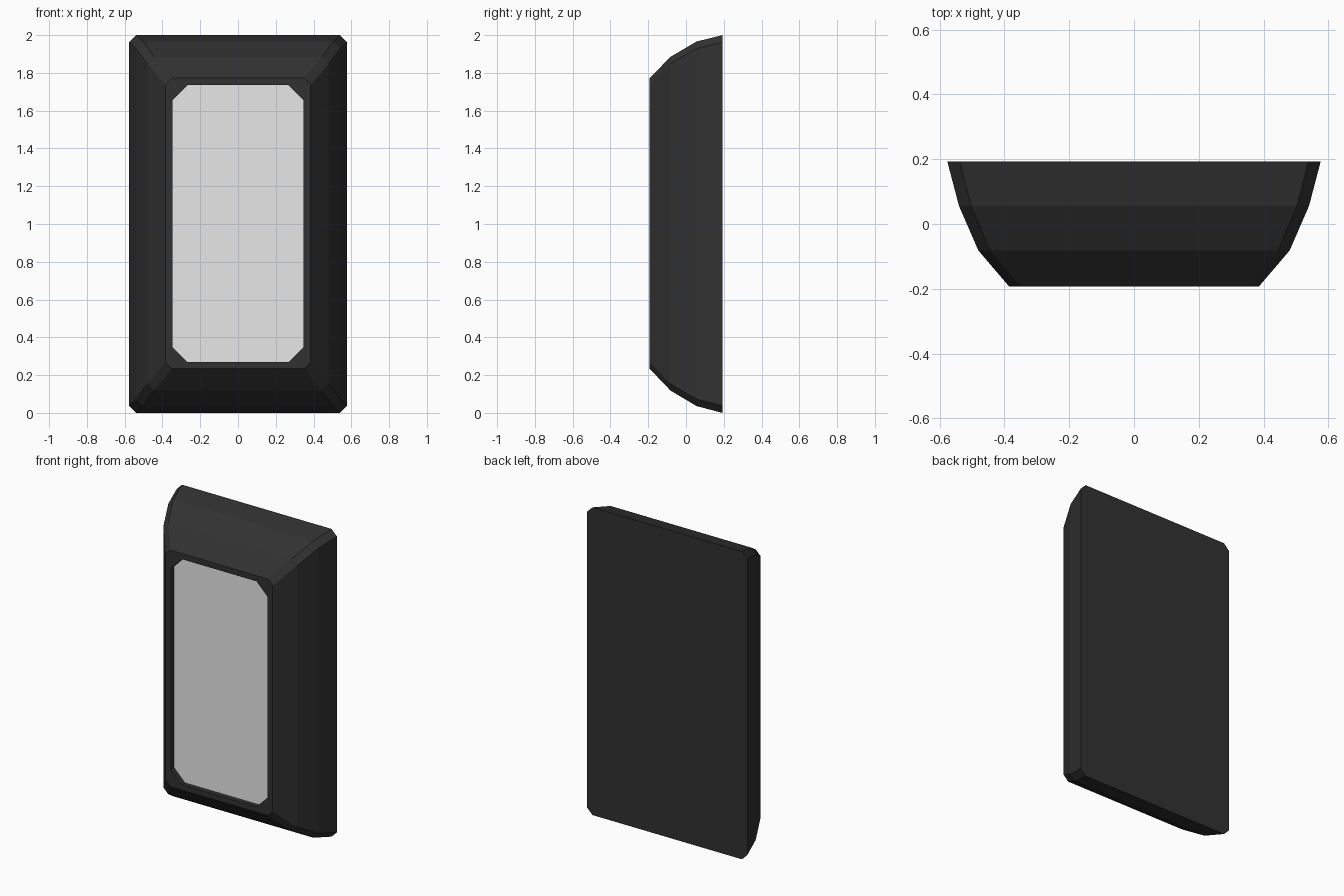
import bpy, bmesh

if "Cube" in bpy.data.objects:
    bpy.data.objects.remove(bpy.data.objects["Cube"])


def material(name, rgb):
    m = bpy.data.materials.new(name)
    m.diffuse_color = (*rgb, 1.0)
    m.use_nodes = True
    m.node_tree.nodes["Principled BSDF"].inputs["Base Color"].default_value = m.diffuse_color
    return m


def octagon(hx, z0, z1, c, y):
    """Rectangle with chamfered corners in the XZ plane."""
    return [(-hx + c, y, z0), (hx - c, y, z0), (hx, y, z0 + c), (hx, y, z1 - c),
            (hx - c, y, z1), (-hx + c, y, z1), (-hx, y, z1 - c), (-hx, y, z0 + c)]


dark = material("dark_casing", (0.031, 0.031, 0.031))
light = material("light_panel", (0.8, 0.8, 0.8))

# Sections from the back, around the faceted sides, over the rim, into the recess
sections = [
    (0.576, 0.0, 2.0, 0.038, 0.193),
    (0.54, 0.036, 1.966, 0.037, 0.056),
    (0.48, 0.118, 1.885, 0.036, -0.082),
    (0.385, 0.234, 1.772, 0.035, -0.193),
    (0.346, 0.27, 1.735, 0.078, -0.193),
    (0.346, 0.27, 1.735, 0.078, -0.162),
]

bm = bmesh.new()
rings = [[bm.verts.new(p) for p in octagon(*s)] for s in sections]
for a, b in zip(rings, rings[1:]):
    for i in range(8):
        j = (i + 1) % 8
        bm.faces.new((a[i], a[j], b[j], b[i]))
bm.faces.new(rings[0])
# Light panel at the bottom of the recess
bm.faces.new(rings[-1]).material_index = 1
bmesh.ops.recalc_face_normals(bm, faces=bm.faces)

me = bpy.data.meshes.new("casing_with_recessed_panel")
bm.to_mesh(me)
bm.free()
me.materials.append(dark)
me.materials.append(light)
ob = bpy.data.objects.new("casing_with_recessed_panel", me)
bpy.context.collection.objects.link(ob)
